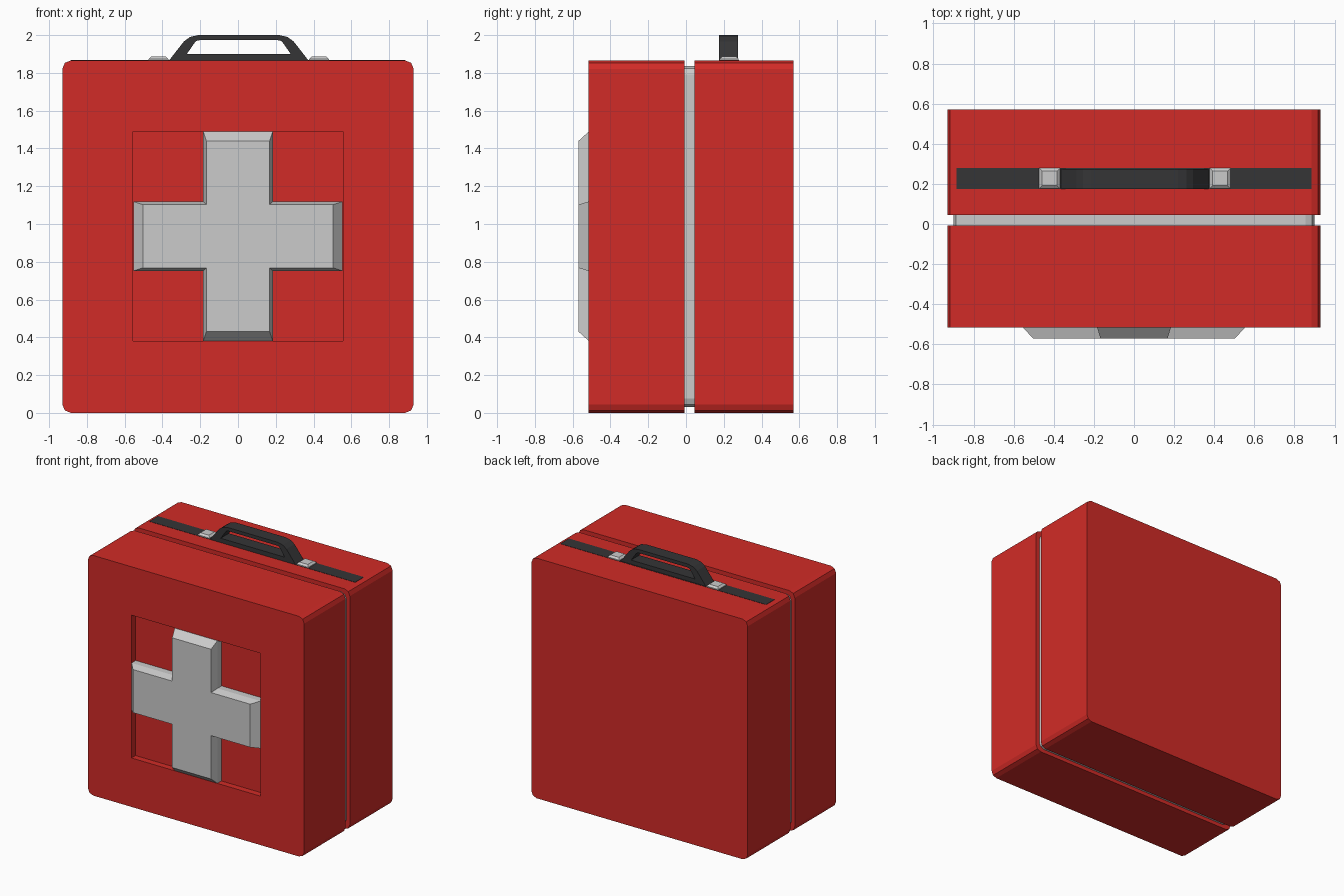
import bpy, bmesh

if "Cube" in bpy.data.objects:
    bpy.data.objects.remove(bpy.data.objects["Cube"])


def material(name, rgb):
    m = bpy.data.materials.new(name)
    m.diffuse_color = (*rgb, 1)
    m.use_nodes = True
    m.node_tree.nodes["Principled BSDF"].inputs["Base Color"].default_value = m.diffuse_color
    return m


RED = material("red_shell", (0.64, 0.024, 0.02))
DARK = material("dark_grip", (0.035, 0.035, 0.037))


def finish(bm, name, mat=None):
    bmesh.ops.recalc_face_normals(bm, faces=bm.faces)
    me = bpy.data.meshes.new(name)
    bm.to_mesh(me)
    bm.free()
    ob = bpy.data.objects.new(name, me)
    bpy.context.collection.objects.link(ob)
    if mat:
        me.materials.append(mat)
    return ob


def loft(bm, rings):
    """Join matching closed rings of points and cap both ends."""
    vs = [[bm.verts.new(p) for p in r] for r in rings]
    n = len(vs[0])
    for a, b in zip(vs, vs[1:]):
        for i in range(n):
            j = (i + 1) % n
            bm.faces.new((a[i], a[j], b[j], b[i]))
    bm.faces.new(vs[0])
    bm.faces.new(vs[-1])


def rect(x0, x1, y0, y1, z):
    return [(x0, y0, z), (x1, y0, z), (x1, y1, z), (x0, y1, z)]


def box(name, x, y, z, mat=None, radius=0):
    """Box whose four edges along y are optionally rounded."""
    bm = bmesh.new()
    loft(bm, [rect(*x, *y, z[0]), rect(*x, *y, z[1])])
    if radius:
        edges = [e for e in bm.edges
                 if abs(e.verts[0].co.y - e.verts[1].co.y) > 1e-4]
        bmesh.ops.bevel(bm, geom=edges, offset=radius, segments=2,
                        profile=0.5, affect='EDGES')
    return finish(bm, name, mat)


# Two red case halves around a slightly smaller grey seal
front = box("front_shell", (-0.93, 0.93), (-0.515, -0.008), (0, 1.866), RED, 0.045)
box("back_shell", (-0.93, 0.93), (0.045, 0.57), (0, 1.866), RED, 0.045)
box("seal", (-0.9, 0.9), (-0.02, 0.055), (0.03, 1.836), None, 0.045)

# Square recess in the front
cutter = box("recess_cutter", (-0.555, 0.555), (-0.7, -0.465), (0.38, 1.49), RED)
cutter.hide_render = True
cutter.hide_viewport = True
cut = front.modifiers.new("recess", 'BOOLEAN')
cut.object = cutter
cut.operation = 'DIFFERENCE'
cut.solver = 'EXACT'

# Raised cross with a tapered face
L, W, CZ = 0.554, 0.184, 0.935
cross = [(W, L), (W, W), (L, W), (L, -W), (W, -W), (W, -L),
         (-W, -L), (-W, -W), (-L, -W), (-L, W), (-W, W), (-W, L)]
bm = bmesh.new()
loft(bm, [[(x * s, y, CZ + z * s) for x, z in cross]
          for y, s in ((-0.465, 1), (-0.515, 1), (-0.57, 0.91))])
finish(bm, "cross")

# Dark strip along the top
box("top_strip", (-0.885, 0.885), (0.175, 0.28), (1.85, 1.868), DARK)

# Carrying handle: closed loop with a window
HX, Y0, Y1 = 0.004, 0.175, 0.275
half_out = [(0.372, 1.862), (0.29, 1.967), (0.258, 1.99), (0.215, 2.0)]
half_in = [(0.275, 1.9), (0.232, 1.962), (0.222, 1.97), (0.208, 1.973)]
outer, inner = [[(HX + x, z) for x, z in h] + [(HX - x, z) for x, z in h[::-1]]
                for h in (half_out, half_in)]
bm = bmesh.new()
rings = [[bm.verts.new((x, y, z)) for x, z in p]
         for p, y in ((outer, Y0), (outer, Y1), (inner, Y1), (inner, Y0))]
for a, b in zip(rings, rings[1:] + rings[:1]):
    for i in range(8):
        j = (i + 1) % 8
        bm.faces.new((a[i], a[j], b[j], b[i]))
finish(bm, "handle", DARK)

# Small tapered mounts beside the handle
for side, name in ((-1, "left_mount"), (1, "right_mount")):
    x0, x1 = sorted((HX + side * 0.373, HX + side * 0.477))
    bm = bmesh.new()
    loft(bm, [rect(x0, x1, 0.177, 0.279, 1.86),
              rect(x0, x1, 0.177, 0.279, 1.874),
              rect(x0 + 0.015, x1 - 0.015, 0.192, 0.264, 1.887)])
    finish(bm, name)
